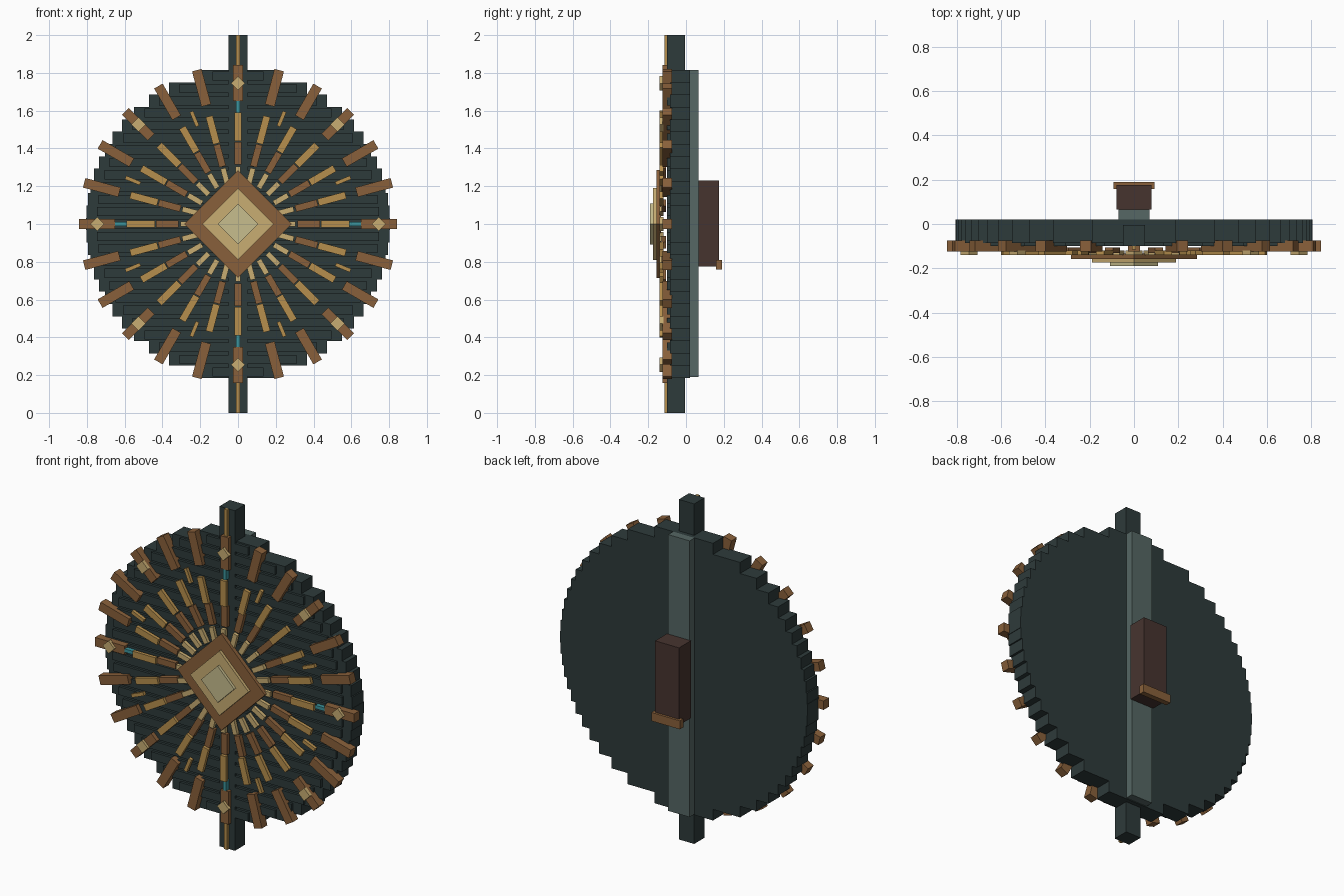
import bpy, math
from mathutils import Matrix, Vector

if "Cube" in bpy.data.objects:
    bpy.data.objects.remove(bpy.data.objects["Cube"])


def material(name, rgb):
    m = bpy.data.materials.new(name)
    m.diffuse_color = (*rgb, 1)
    m.use_nodes = True
    m.node_tree.nodes["Principled BSDF"].inputs["Base Color"].default_value = m.diffuse_color
    return m


DARK = material("dark slate", (0.027, 0.043, 0.043))
GREY = material("grey metal", (0.092, 0.135, 0.128))
BROWN = material("bronze brown", (0.25, 0.118, 0.043))
GOLD = material("gold", (0.47, 0.275, 0.075))
CREAM = material("pale gold", (0.58, 0.42, 0.17))
LIGHT = material("pale cream", (0.57, 0.51, 0.27))
LEATHER = material("dark leather", (0.062, 0.034, 0.028))
CYAN = material("cyan", (0.045, 0.30, 0.34))

FACES = [(0, 1, 3, 2), (4, 6, 7, 5), (0, 4, 5, 1),
         (2, 3, 7, 6), (0, 2, 6, 4), (1, 5, 7, 3)]


def boxes(name, mat, items):
    """One object from boxes (x0, x1, y0, y1, z0, z1, turn, pivot radius).
    Each box is laid out around the hub, then turned about the y axis."""
    verts, faces = [], []
    for (x0, x1, y0, y1, z0, z1, turn) in items:
        rot = Matrix.Rotation(-turn, 3, 'Y')
        base = len(verts)
        for x in (x0, x1):
            for y in (y0, y1):
                for z in (z0, z1):
                    verts.append(rot @ Vector((x, y, z)) + Vector((0, 0, 1)))
        faces += [tuple(base + i for i in f) for f in FACES]
    me = bpy.data.meshes.new(name)
    me.from_pydata(verts, [], faces)
    me.materials.append(mat)
    ob = bpy.data.objects.new(name, me)
    bpy.context.collection.objects.link(ob)
    return ob


def rays(name, mat, r0, r1, half, y0, y1, count, start=0.0):
    step = 2 * math.pi / count
    return boxes(name, mat, [(r0, r1, y0, y1, -half, half, start + i * step)
                             for i in range(count)])


def diamond(name, mat, diagonal, y0, y1):
    h = diagonal / math.sqrt(2)
    return boxes(name, mat, [(-h, h, y0, y1, -h, h, math.pi / 4)])


# Stepped round body with a raised slat on every row
PITCH, RADIUS = 0.0652, 0.805
body, slats = [], []
for i in range(-12, 13):
    z = i * PITCH
    w = math.sqrt(RADIUS ** 2 - z ** 2)
    body.append((-w, w, -0.085, 0.02, z - PITCH / 2, z + PITCH / 2, 0))
    w -= 0.055
    slats.append((-w, w, -0.1, -0.085, z - 0.024, z + 0.024, 0))
boxes("shield_body", DARK, body)
boxes("front_slats", DARK, slats)

# Vertical spine with gold tips
boxes("spine", DARK, [(-0.05, 0.05, -0.1, -0.005, -1, 1, 0)])
boxes("spine_trim", GOLD, [(-0.01, 0.01, -0.115, -0.1, s, s + 0.2, 0)
                           for s in (-1, 0.8)])

# Back brace and grip
boxes("back_brace", GREY, [(-0.07, 0.07, 0.02, 0.066, -0.81, 0.815, 0)])
boxes("grip", LEATHER, [(-0.078, 0.078, 0.066, 0.176, -0.225, 0.23, 0)])
boxes("grip_ledge", BROWN, [(-0.093, 0.093, 0.158, 0.19, -0.24, -0.19, 0)])

# Rings of radial bars, from the rim inwards
rays("rim_blocks", BROWN, 0.65, 0.843, 0.026, -0.125, -0.075, 24)
rays("gold_rays", GOLD, 0.44, 0.59, 0.019, -0.14, -0.12, 24)
rays("inner_bars", BROWN, 0.315, 0.435, 0.018, -0.13, -0.105, 24)
rays("hub_teeth", CREAM, 0.22, 0.305, 0.0145, -0.14, -0.12, 24)
rays("thin_rays", GOLD, 0.56, 0.645, 0.01, -0.14, -0.12, 8, math.pi / 8)
rays("cyan_inlays", CYAN, 0.59, 0.65, 0.01, -0.125, -0.1, 4)

# Small diamond studs on every third rim block
studs = boxes("rim_studs", CREAM, [])
R, H = 0.745, 0.027
items = []
for k in range(8):
    a = k * math.pi / 4
    # stud centre expressed in the frame turned by 45 degrees
    cx, cz = R * math.cos(a), R * math.sin(a)
    items.append((cx - H, cx + H, -0.14, -0.12, cz - H, cz + H, math.pi / 4))
bpy.data.objects.remove(studs)
boxes("rim_studs", CREAM, items)

# Layered diamond boss
diamond("boss_base", BROWN, 0.285, -0.157, -0.132)
diamond("boss_middle", CREAM, 0.19, -0.174, -0.157)
diamond("boss_top", LIGHT, 0.108, -0.19, -0.174)
